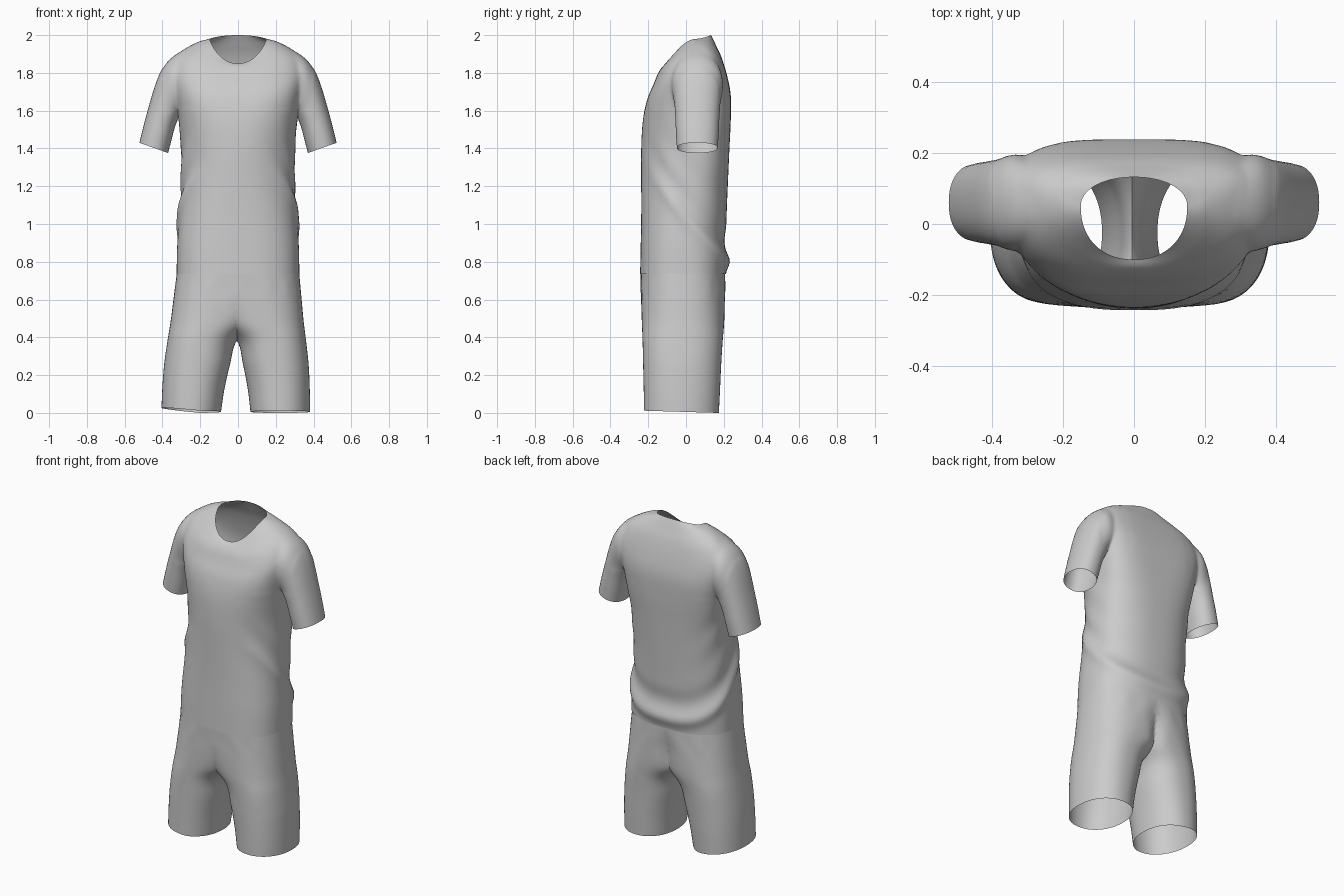
import bpy, bmesh, math
from mathutils import Vector

cube = bpy.data.objects.get("Cube")
if cube:
    bpy.data.objects.remove(cube, do_unlink=True)

fabric = bpy.data.materials.new("light grey fabric")
fabric.use_nodes = True
GREY = (0.6, 0.6, 0.6, 1)
fabric.diffuse_color = GREY
fabric.node_tree.nodes["Principled BSDF"].inputs["Base Color"].default_value = GREY


def spline(keys, t):
    """Smooth interpolation through equally spaced key rows, t in 0..1."""
    last = len(keys) - 1
    i = min(int(t * last), last - 1)
    u = t * last - i
    rows = [keys[max(0, min(last, i + k))] for k in (-1, 0, 1, 2)]
    return [b + u / 2 * (c - a + u * (2 * a - 5 * b + 4 * c - d + u * (3 * (b - c) + d - a)))
            for a, b, c, d in zip(*rows)]


def power(v, e):
    return math.copysign(abs(v) ** e, v)


def bump(v, width):
    return math.exp(-(v / width) ** 2)


def loft(point, rows, segs, capped=False):
    """Tube whose vertices come from point(angle, t); caps are fans."""
    bm = bmesh.new()
    rings = [[bm.verts.new(point(2 * math.pi * j / segs, i / rows)) for j in range(segs)]
             for i in range(rows + 1)]
    for low, high in zip(rings, rings[1:]):
        for j in range(segs):
            k = (j + 1) % segs
            bm.faces.new((low[j], low[k], high[k], high[j]))
    if capped:
        for ring in (rings[0], rings[-1]):
            hub = bm.verts.new(sum((v.co for v in ring), Vector()) / segs)
            for j in range(segs):
                bm.faces.new((hub, ring[j], ring[(j + 1) % segs]))
        bmesh.ops.recalc_face_normals(bm, faces=bm.faces[:])
    return bm


def finish(bm, name):
    mesh = bpy.data.meshes.new(name)
    bm.to_mesh(mesh)
    bm.free()
    obj = bpy.data.objects.new(name, mesh)
    bpy.context.collection.objects.link(obj)
    mesh.materials.append(fabric)
    return obj


def smooth(obj):
    bpy.ops.object.select_all(action='DESELECT')
    obj.select_set(True)
    bpy.context.view_layer.objects.active = obj
    bpy.ops.object.shade_smooth_by_angle(angle=math.radians(60))


# Shirt body: half width, front y, middle y, back y, front z, side z, back z,
# front and back squareness
BODY = [
    (.325, -.243, 0, .21, .735, .735, .735, 2.7, 2.5),
    (.322, -.24, 0, .215, .88, .88, .88, 2.6, 2.4),
    (.312, -.237, 0, .215, 1.04, 1.04, 1.04, 2.4, 2.4),
    (.303, -.237, .01, .222, 1.22, 1.22, 1.22, 2.2, 2.5),
    (.302, -.237, .03, .23, 1.4, 1.4, 1.4, 2.2, 2.8),
    (.315, -.228, .05, .237, 1.55, 1.55, 1.55, 2.5, 3.3),
    (.335, -.205, .06, .237, 1.66, 1.68, 1.68, 2.9, 3.8),
    (.35, -.172, .06, .219, 1.74, 1.8, 1.78, 2.9, 3.8),
    (.315, -.147, .07, .189, 1.8, 1.9, 1.88, 2.7, 3.3),
    (.23, -.122, .06, .157, 1.835, 1.957, 1.95, 2.3, 2.6),
    (.15, -.1, .05, .132, 1.85, 1.98, 2.0, 2.2, 2.1),
]


def body_point(a, t):
    w, yf, ym, yb, zf, zs, zb, nf, nb = spline(BODY, t)
    c, s = math.cos(a), math.sin(a)
    e = 2 / (nb if s > 0 else nf)
    depth = yb - ym if s > 0 else ym - yf
    x, y = w * power(c, e), ym + depth * power(s, e)
    z = zs + ((zb if s > 0 else zf) - zs) * abs(s) ** 1.6
    # Draped fold sweeping from the chest sides down to the lower back
    d = z - (1.04 - 1.2 * y + .6 * y * y)
    fade = min(1, max(0, (s + .85) * 1.6)) * (z < 1.6)
    fold = .02 * bump(d + .01, .045) - .012 * bump(d - .1, .06)
    # Soft creases below the armpits
    crease = .004 * math.sin(d * 26 + c * 4) * abs(c) ** 3 * bump(z - 1.3, .2)
    k = fold * fade + crease
    return Vector((x + c * k * .6, y + s * k, z))


# Sleeves: outer x, outer z, inner x, inner z, half depth
SLEEVE = [
    (.22, 1.946, .23, 1.76, .06),
    (.305, 1.914, .26, 1.69, .112),
    (.365, 1.872, .283, 1.63, .138),
    (.405, 1.815, .302, 1.59, .134),
    (.437, 1.74, .318, 1.555, .124),
    (.47, 1.63, .335, 1.51, .117),
    (.5, 1.52, .352, 1.445, .113),
    (.522, 1.43, .37, 1.376, .108),
]


def sleeve_point(a, t):
    ox, oz, ix, iz, depth = spline(SLEEVE, t)
    k = (1 + power(math.cos(a), .9)) / 2
    return Vector((ix + (ox - ix) * k, .06 + depth * power(math.sin(a), .9), iz + (oz - iz) * k))


# Join the sleeves to the body
shirt = finish(loft(body_point, 80, 96, True), "shirt")
bpy.context.view_layer.objects.active = shirt
for side in (1, -1):
    bm = loft(sleeve_point, 36, 48, True)
    for v in bm.verts:
        v.co.x *= side
    bmesh.ops.recalc_face_normals(bm, faces=bm.faces[:])
    sleeve = finish(bm, "sleeve")
    union = shirt.modifiers.new("join sleeve", 'BOOLEAN')
    union.operation, union.solver, union.object = 'UNION', 'EXACT', sleeve
    bpy.ops.object.modifier_apply(modifier=union.name)
    bpy.data.objects.remove(sleeve, do_unlink=True)

# Open the neck, hem and cuffs again, and soften the armhole seams
bm = bmesh.new()
bm.from_mesh(shirt.data)
bmesh.ops.delete(bm, geom=[v for v in bm.verts if len(v.link_edges) > 40], context='VERTS')
bmesh.ops.remove_doubles(bm, verts=bm.verts[:], dist=.001)
armholes = [v for v in bm.verts if .2 < abs(v.co.x) < .4 and v.co.z > 1.6]
for _ in range(10):
    bmesh.ops.smooth_vert(bm, verts=armholes, factor=.5,
                          use_axis_x=True, use_axis_y=True, use_axis_z=True)
bm.to_mesh(shirt.data)
bm.free()
smooth(shirt)

# Shorts leg from hem to waist: inner x, outer x, front y, back y, z
LEG = [
    (.078, .393, -.222, .174, 0),
    (.062, .39, -.224, .18, .12),
    (.035, .382, -.227, .186, .25),
    (.0, .366, -.23, .194, .38),
    (-.11, .352, -.234, .202, .48),
    (-.23, .338, -.238, .206, .61),
    (-.324, .324, -.241, .208, .74),
]


def leg_point(a, t):
    xi, xo, yf, yb, z = spline(LEG, t)
    c, s = math.cos(a), math.sin(a)
    e = 2 / (2.15 + .4 * t)
    x = (xi + xo) / 2 + (xo - xi) / 2 * power(c, e)
    # Light gathers under the waistband
    k = 1 + .01 * math.sin(a * 14) * bump(z - .66, .05)
    y = (yf + yb) / 2 + (yb - yf) / 2 * power(s, e) * k
    return Vector((x, y, z))


bm = loft(leg_point, 40, 72)
bmesh.ops.bisect_plane(bm, geom=bm.verts[:] + bm.edges[:] + bm.faces[:], dist=1e-5,
                       plane_co=(0, 0, 0), plane_no=(1, 0, 0), clear_inner=True)
bmesh.ops.mirror(bm, geom=bm.verts[:] + bm.edges[:] + bm.faces[:], axis='X', merge_dist=1e-4)
bmesh.ops.recalc_face_normals(bm, faces=bm.faces[:])
# Seat crease and uneven hang of the hems
for v in bm.verts:
    if v.co.y > .1:
        v.co.y -= .022 * bump(v.co.x, .035) * bump(v.co.z - .56, .1)
    low = 1 - min(1, v.co.z / .74)
    v.co.x -= .012 * low
    v.co.z += low * (.005 - .03 * v.co.y + .1 * max(0, -v.co.x - .2))
smooth(finish(bm, "shorts"))
